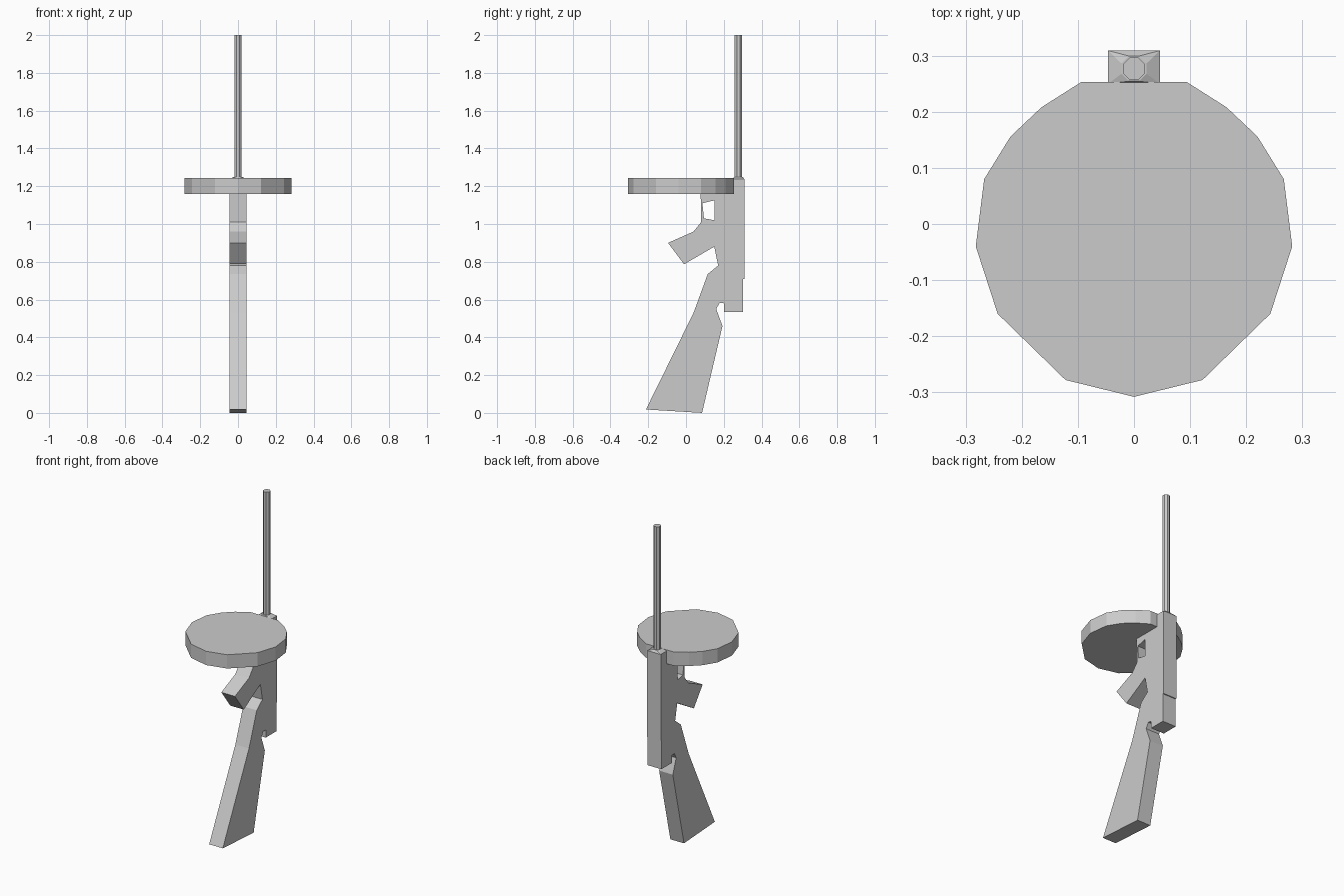
import bpy
import bmesh
from math import cos, sin, pi
from mathutils import Matrix

cube = bpy.data.objects.get("Cube")
if cube:
    bpy.data.objects.remove(cube, do_unlink=True)

GREY = (0.6, 0.6, 0.6, 1)
grey = bpy.data.materials.new("plain grey")
grey.use_nodes = True
grey.diffuse_color = GREY
grey.node_tree.nodes["Principled BSDF"].inputs["Base Color"].default_value = GREY


def add_object(name, mesh):
    mesh.materials.clear()
    mesh.materials.append(grey)
    obj = bpy.data.objects.new(name, mesh)
    bpy.context.collection.objects.link(obj)
    return obj


def extruded(name, outlines, half_depth, matrix):
    """Solid from flat outlines; inner outlines become holes."""
    curve = bpy.data.curves.new(name + " profile", "CURVE")
    curve.dimensions = "2D"
    curve.fill_mode = "BOTH"
    curve.extrude = half_depth
    for points in outlines:
        spline = curve.splines.new("POLY")
        spline.points.add(len(points) - 1)
        for point, (a, b) in zip(spline.points, points):
            point.co = (a, b, 0, 1)
        spline.use_cyclic_u = True
    helper = bpy.data.objects.new(name + " helper", curve)
    bpy.context.collection.objects.link(helper)
    graph = bpy.context.evaluated_depsgraph_get()
    mesh = bpy.data.meshes.new_from_object(helper.evaluated_get(graph))
    bpy.data.objects.remove(helper, do_unlink=True)
    mesh.transform(matrix)
    bm = bmesh.new()
    bm.from_mesh(mesh)
    bmesh.ops.remove_doubles(bm, verts=bm.verts, dist=0.0001)
    bmesh.ops.recalc_face_normals(bm, faces=bm.faces)
    for face in bm.faces:
        face.smooth = False
    bm.to_mesh(mesh)
    bm.free()
    return add_object(name, mesh)


def hull(name, points):
    bm = bmesh.new()
    for p in points:
        bm.verts.new(p)
    bmesh.ops.convex_hull(bm, input=bm.verts)
    bmesh.ops.dissolve_limit(bm, angle_limit=0.01, verts=bm.verts, edges=bm.edges)
    bmesh.ops.recalc_face_normals(bm, faces=bm.faces)
    mesh = bpy.data.meshes.new(name)
    bm.to_mesh(mesh)
    bm.free()
    return add_object(name, mesh)


def octagon(apothem, z):
    r = apothem / cos(pi / 8)
    return [(r * cos((i + 0.5) * pi / 4), BARREL_Y + r * sin((i + 0.5) * pi / 4), z)
            for i in range(8)]


BARREL_Y = 0.277
HALF_WIDTH = 0.046

# Receiver, grip and stock as one side profile (y, z) with a trigger opening
body = [(0.077, 1.2), (0.08, 1.01), (0.04, 0.96), (-0.095, 0.9), (-0.01, 0.787),
        (0.15, 0.88), (0.17, 0.78), (0.115, 0.735), (0.04, 0.53), (-0.212, 0.018),
        (0.085, 0.0), (0.193, 0.46), (0.16, 0.55), (0.178, 0.583), (0.202, 0.58),
        (0.202, 0.535), (0.303, 0.535), (0.303, 0.71), (0.309, 0.71),
        (0.309, 1.237), (0.25, 1.237), (0.25, 1.2)]
opening = [(0.087, 1.11), (0.15, 1.125), (0.15, 1.02), (0.095, 1.03)]
side_to_world = Matrix(((0, 0, 1, 0), (1, 0, 0, 0), (0, 1, 0, 0), (0, 0, 0, 1)))
extruded("receiver_and_stock", [body, opening], HALF_WIDTH, side_to_world)

# Drum magazine, mirrored across x
half = [(0.122, -0.278), (0.243, -0.16), (0.282, -0.04), (0.267, 0.08),
        (0.22, 0.156), (0.165, 0.208), (0.094, 0.253)]
drum = [(0, -0.308)] + half + [(-x, y) for x, y in reversed(half)]
extruded("drum_magazine", [drum], 0.042, Matrix.Translation((0, 0, 1.202)))

# Sloped collar between receiver and barrel
base = [(x, y, 1.237) for x in (-HALF_WIDTH, HALF_WIDTH) for y in (0.25, 0.309)]
hull("barrel_collar", base + octagon(0.0225, 1.25))

# Eight-sided barrel
hull("barrel", octagon(0.0195, 1.245) + octagon(0.0195, 2.0))
